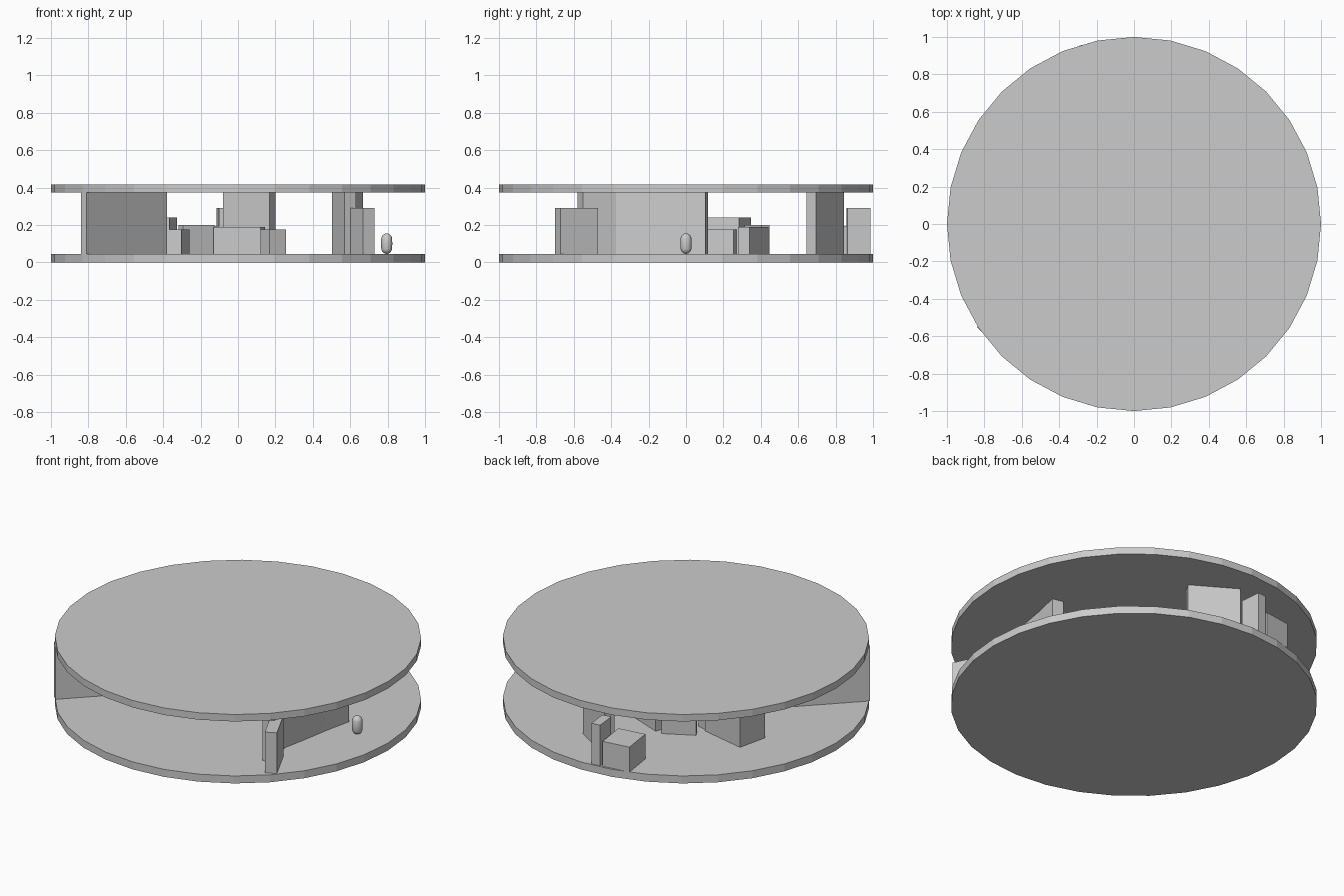
import bpy, bmesh, math

if "Cube" in bpy.data.objects:
    bpy.data.objects.remove(bpy.data.objects["Cube"])

FLOOR, CEIL, TOP = 0.045, 0.373, 0.415


def prism(name, pts, z0, z1):
    """Extrude a flat outline from z0 up to z1."""
    bm = bmesh.new()
    face = bm.faces.new([bm.verts.new((x, y, z0)) for x, y in pts])
    up = bmesh.ops.extrude_face_region(bm, geom=[face])["geom"]
    for v in up:
        if isinstance(v, bmesh.types.BMVert):
            v.co.z = z1
    bmesh.ops.recalc_face_normals(bm, faces=bm.faces)
    me = bpy.data.meshes.new(name)
    bm.to_mesh(me)
    bm.free()
    ob = bpy.data.objects.new(name, me)
    bpy.context.collection.objects.link(ob)
    return ob


def block(name, cx, cy, length, depth, angle, top):
    """Rotated box standing on the floor plate."""
    a = math.radians(angle)
    c, s = math.cos(a), math.sin(a)
    h, d = length / 2, depth / 2
    pts = [(cx + x * c - y * s, cy + x * s + y * c)
           for x, y in ((-h, -d), (h, -d), (h, d), (-h, d))]
    return prism(name, pts, FLOOR, top)


# Floor and ceiling plates
for name, z0, z1 in (("floor_plate", 0, FLOOR), ("ceiling_plate", CEIL, TOP)):
    bpy.ops.mesh.primitive_cylinder_add(vertices=32, radius=1, depth=z1 - z0,
                                        location=(0, 0, (z0 + z1) / 2))
    bpy.context.object.name = name

# Full-height straight walls
block("left_wall", -0.61, -0.35, 0.61, 0.042, 45, CEIL)
block("back_wall", 0.06, 0.745, 0.29, 0.06, -31, CEIL)

# Full-height bent wall on the right: outer face and inner face
outer = [(0.63, -0.55), (0.573, -0.375), (0.606, -0.21), (0.632, -0.06), (0.668, 0.103)]
inner = [(0.57, -0.58), (0.503, -0.39), (0.541, -0.195), (0.566, -0.045), (0.603, 0.118)]
for i in range(4):
    prism(f"bent_wall_{i + 1}",
          [outer[i], outer[i + 1], inner[i + 1], inner[i]], FLOOR, CEIL)

# Mid-height and low blocks
block("front_pillar", 0.65, -0.585, 0.067, 0.225, 26, 0.29)
block("back_pillar", -0.081, 0.922, 0.055, 0.125, 6, 0.29)
block("back_crate", -0.197, 0.872, 0.165, 0.19, 8, 0.195)
block("large_crate", -0.485, 0.225, 0.285, 0.185, -13, 0.24)
block("side_crate", -0.335, 0.18, 0.11, 0.18, -14, 0.175)
block("low_barrier_left", -0.222, 0.38, 0.19, 0.05, 28, 0.2)
block("low_barrier_right", 0.007, 0.36, 0.27, 0.065, -22, 0.19)
block("small_crate", 0.188, 0.05, 0.1, 0.1, 30, 0.175)

# Rounded marker post
n = 6
r, b = 0.03, 0.035
zmin, zmax = FLOOR, 0.155
bpy.ops.mesh.primitive_uv_sphere_add(segments=16, ring_count=12, radius=1)
post = bpy.context.object
post.name = "marker_post"
for v in post.data.vertices:
    x, y, z = v.co
    half = (zmax - zmin) / 2 - b
    v.co = (x * r, y * r, z * b + (half if z > 0.01 else -half if z < -0.01 else 0))
post.location = (0.795, 0, (zmin + zmax) / 2)
bpy.ops.object.shade_smooth_by_angle()
